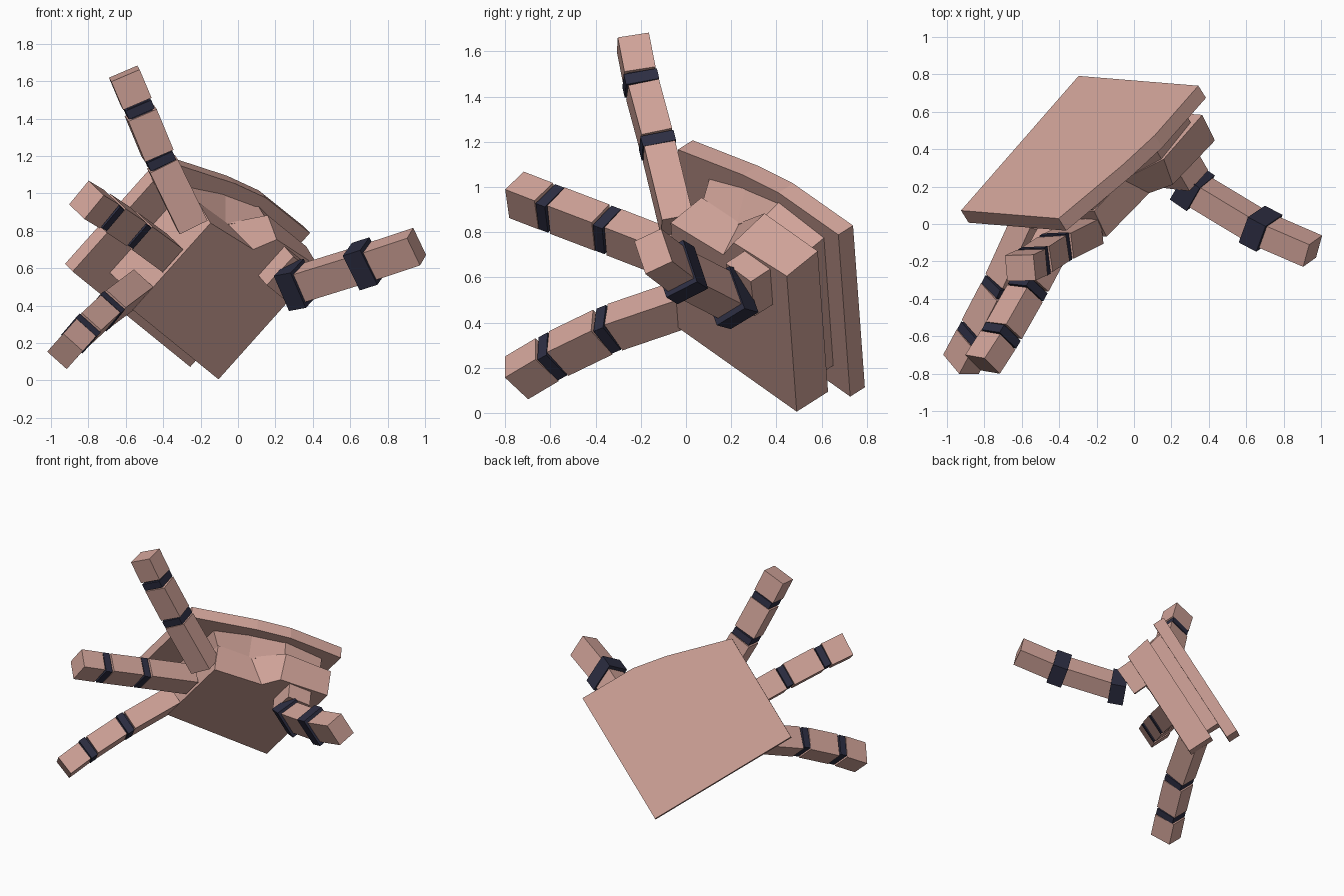
import bpy, bmesh
from mathutils import Vector, Matrix

if "Cube" in bpy.data.objects:
    bpy.data.objects.remove(bpy.data.objects["Cube"])

def material(name, rgb):
    m = bpy.data.materials.new(name)
    m.diffuse_color = (*rgb, 1)
    m.use_nodes = True
    m.node_tree.nodes["Principled BSDF"].inputs["Base Color"].default_value = m.diffuse_color
    return m

SHELL = material("dusty pink", (0.64, 0.37, 0.32))
JOINT = material("dark navy", (0.026, 0.027, 0.055))

# Palm frame: u towards the wrist, v towards the thumb side, m out of the palm
ORIGIN = Vector((-0.925, 0.072, 0.623))
U = Vector((0.581, 0.665, -0.471)).normalized()
V = Vector((0.666, -0.054, 0.744))
V = (V - V.dot(U) * U).normalized()
M = U.cross(V).normalized()
if M.y > 0:
    M = -M

def finish(name, bm, mat):
    bmesh.ops.recalc_face_normals(bm, faces=bm.faces)
    me = bpy.data.meshes.new(name)
    bm.to_mesh(me)
    bm.free()
    me.materials.append(mat)
    ob = bpy.data.objects.new(name, me)
    bpy.context.collection.objects.link(ob)
    return ob

def slab(name, back, front, m0, m1):
    """Loft between two outlines given in palm coordinates."""
    bm = bmesh.new()
    rings = [[bm.verts.new(ORIGIN + U * u + V * v + M * m) for u, v in pts]
             for pts, m in ((back, m0), (front, m1))]
    n = len(back)
    for ring in rings:
        bm.faces.new(ring)
    for i in range(n):
        j = (i + 1) % n
        bm.faces.new((rings[0][i], rings[0][j], rings[1][j], rings[1][i]))
    return finish(name, bm, SHELL)

def block(name, a, b, width, depth, ref, mat):
    """Box running from a to b, its width along ref."""
    axis = (b - a).normalized()
    w = (ref - ref.dot(axis) * axis).normalized()
    t = axis.cross(w)
    mx = Matrix((w * width, t * depth, b - a)).transposed().to_4x4()
    mx.translation = (a + b) / 2
    bm = bmesh.new()
    bmesh.ops.create_cube(bm, size=1, matrix=mx)
    return finish(name, bm, mat)

# Back of the hand
plate = [(0, 0), (1.083, 0), (1.083, 0.962), (0.684, 0.96), (0.445, 0.914), (0, 0.784)]
slab("back_plate", plate, plate, 0, 0.087)

# Palm with sloping thumb side
palm_back = [(0.256, 0.064), (1.045, 0.064), (1.045, 0.90), (0.69, 0.90), (0.51, 0.73), (0.256, 0.72)]
palm_front = [(0.256, 0.064), (1.045, 0.064), (1.045, 0.87), (0.688, 0.843), (0.61, 0.722), (0.256, 0.688)]
slab("palm", palm_back, palm_front, 0.18, 0.366)

# Core joining palm and back plate
core_back = [(0.2, 0.12), (0.98, 0.12), (0.98, 0.88), (0.68, 0.9), (0.45, 0.84), (0.2, 0.74)]
core_front = [(0.27, 0.12), (0.98, 0.12), (0.98, 0.86), (0.69, 0.88), (0.5, 0.72), (0.27, 0.70)]
slab("palm_core", core_back, core_front, 0.08, 0.19)

def digit(name, points, width, depth, ref, gap, jw, jd, jl):
    pts = [Vector(p) for p in points]
    names = ("base", "middle", "tip")
    for i in range(3):
        a, b = pts[i], pts[i + 1]
        d = (b - a).normalized()
        start = a + d * gap if i else a
        end = b - d * gap if i < 2 else b
        block(f"{name}_{names[i]}", start, end, width, depth, ref, SHELL)
        if i < 2:
            # Dark joint along the mean of both segments
            e = (d + (pts[i + 2] - b).normalized()).normalized()
            block(f"{name}_joint_{i + 1}", b - e * jl / 2, b + e * jl / 2, jw, jd, ref, JOINT)
            block(f"{name}_pin_{i + 1}", b - e * (gap + .02), b + e * (gap + .02),
                  jw * .8, jd * .75, ref, JOINT)

# Three fingers
fingers = {
    "upper_finger": [(-0.245, -0.04, 0.83), (-0.418, -0.126, 1.185), (-0.532, -0.20, 1.46), (-0.608, -0.235, 1.64)],
    "middle_finger": [(-0.39, -0.01, 0.68), (-0.568, -0.345, 0.81), (-0.71, -0.595, 0.905), (-0.81, -0.75, 0.965)],
    "lower_finger": [(-0.55, 0.01, 0.49), (-0.71, -0.342, 0.37), (-0.84, -0.59, 0.25), (-0.925, -0.75, 0.155)],
}
for name, pts in fingers.items():
    digit(name, pts, 0.165, 0.14, V, 0.032, 0.15, 0.15, 0.05)

# Thumb: base block on the palm, then two jointed segments
TILT = Vector((-0.4, -0.3, 0.87))
j1, j2, tip = Vector((0.312, 0.195, 0.51)), Vector((0.677, -0.025, 0.623)), Vector((0.955, -0.145, 0.715))
block("thumb_base", Vector((0.20, 0.37, 0.63)), Vector((0.275, 0.24, 0.545)), 0.21, 0.17, V, SHELL)
for name, a, b in (("thumb_middle", j1.lerp(j2, 0.09), j1.lerp(j2, 0.93)), ("thumb_tip", j2.lerp(tip, 0.1), tip)):
    block(name, a, b, 0.168, 0.135, TILT, SHELL)
for name, p, d in (("thumb_joint_1", j1, Vector((0.8, -0.55, 0.15))), ("thumb_joint_2", j2, tip - j1)):
    d.normalize()
    block(name, p - d * 0.055, p + d * 0.055, 0.215, 0.16, TILT, JOINT)
